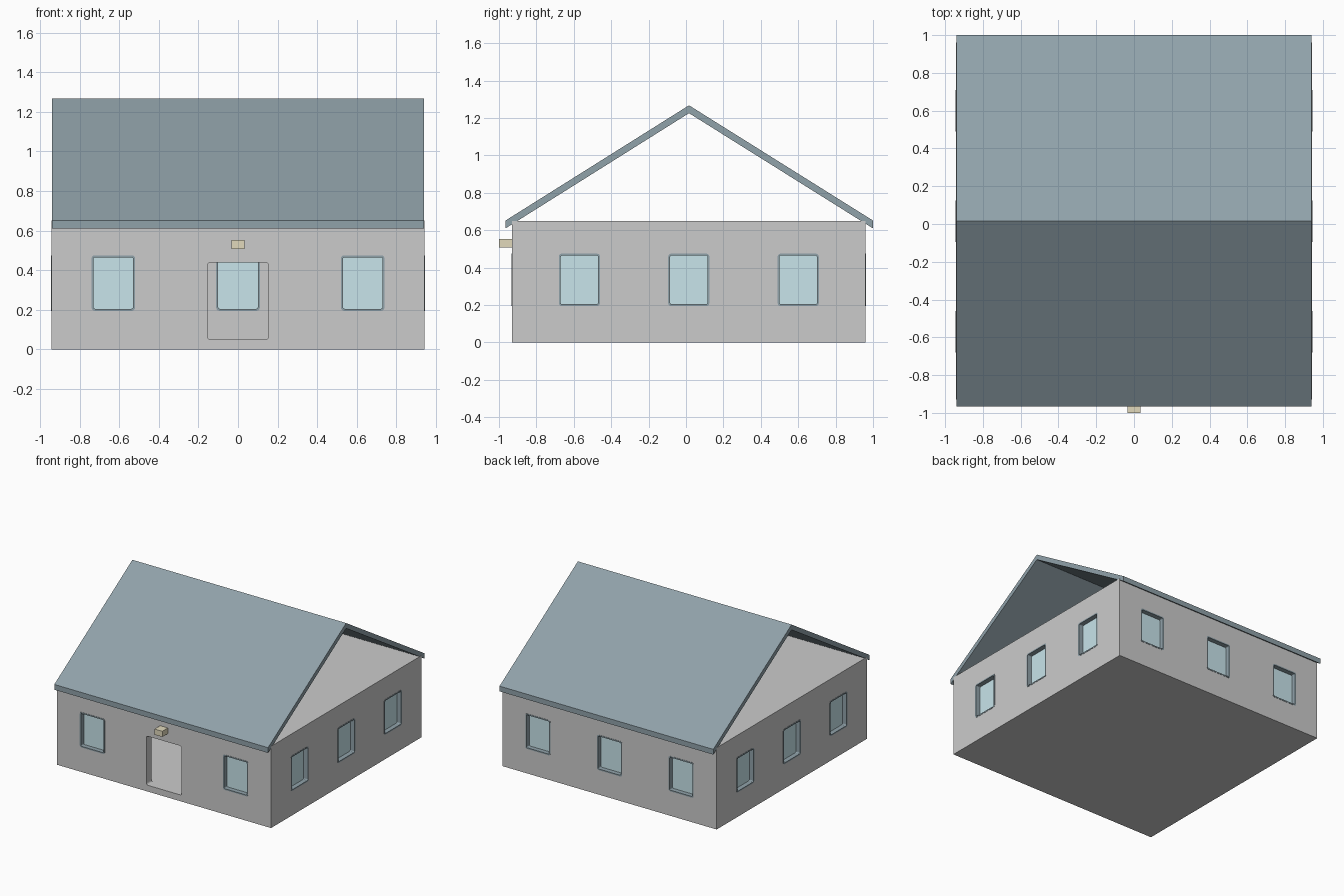
import bpy, bmesh
from math import pi, cos, sin
from mathutils import Matrix

if "Cube" in bpy.data.objects:
    bpy.data.objects.remove(bpy.data.objects["Cube"])

HX, Y0, Y1, H, T = 0.942, -0.93, 0.96, 0.65, 0.065   # house shell size
YM = (Y0 + Y1) / 2


def material(name, rgb):
    m = bpy.data.materials.new(name)
    m.diffuse_color = (*rgb, 1)
    m.use_nodes = True
    m.node_tree.nodes["Principled BSDF"].inputs["Base Color"].default_value = m.diffuse_color
    return m


slate = material("slate", (0.28, 0.36, 0.40))
glass = material("glass", (0.58, 0.78, 0.83))
cream = material("cream", (0.75, 0.69, 0.50))


def finish(bm, name, mat=None, matrix=None):
    bmesh.ops.recalc_face_normals(bm, faces=bm.faces)
    me = bpy.data.meshes.new(name)
    bm.to_mesh(me)
    bm.free()
    ob = bpy.data.objects.new(name, me)
    bpy.context.collection.objects.link(ob)
    if mat:
        me.materials.append(mat)
    if matrix:
        ob.matrix_world = matrix
    return ob


def box(name, lo, hi, mat=None):
    bm = bmesh.new()
    bmesh.ops.create_cube(bm, size=1)
    for v in bm.verts:
        v.co = [lo[i] + (v.co[i] + 0.5) * (hi[i] - lo[i]) for i in range(3)]
    return finish(bm, name, mat)


def rounded(w, h, r, n=3):
    pts = []
    for k, (sx, sz) in enumerate(((1, 1), (-1, 1), (-1, -1), (1, -1))):
        for i in range(n + 1):
            a = (k + i / n) * pi / 2
            pts.append((sx * (w / 2 - r) + r * cos(a), sz * (h / 2 - r) + r * sin(a)))
    return pts


def prism(name, pts, a, b, mat=None, matrix=None):
    """Extrude an x,z outline from y=a to y=b."""
    bm = bmesh.new()
    f = bm.faces.new([bm.verts.new((x, a, z)) for x, z in pts])
    new = bmesh.ops.extrude_face_region(bm, geom=[f])["geom"]
    bmesh.ops.translate(bm, vec=(0, b - a, 0),
                        verts=[v for v in new if isinstance(v, bmesh.types.BMVert)])
    return finish(bm, name, mat, matrix)


def ring(name, outer, inner, a, b, mat, matrix):
    bm = bmesh.new()
    loops = [[bm.verts.new((x, y, z)) for x, z in p]
             for p, y in ((outer, a), (inner, a), (inner, b), (outer, b))]
    n = len(outer)
    for k in range(4):
        p, q = loops[k], loops[(k + 1) % 4]
        for i in range(n):
            j = (i + 1) % n
            bm.faces.new((p[i], p[j], q[j], q[i]))
    return finish(bm, name, mat, matrix)


# Window positions: facing angle and point on the outer wall
WZ = 0.335
spots = [(0, x, Y0) for x in (-0.63, 0.63)]
spots += [(pi, x, Y1) for x in (-0.63, 0, 0.63)]
for d in (-0.585, 0, 0.585):
    spots += [(pi / 2, HX, YM + d), (-pi / 2, -HX, YM + d)]

# Hollow house shell with cut door and window openings
walls = box("walls", (-HX, Y0, 0), (HX, Y1, H))
cutters = [box("room_cutter", (-HX + T, Y0 + T, 0.05), (HX - T, Y1 - T, 0.6)),
           prism("door_cutter", rounded(0.31, 0.39, 0.015), -0.05, 0.09,
                 matrix=Matrix.Translation((0, Y0, 0.245)))]
outer, inner = rounded(0.22, 0.28, 0.015), rounded(0.20, 0.26, 0.008)
for ang, x, y in spots:
    m = Matrix.Translation((x, y, WZ)) @ Matrix.Rotation(ang, 4, 'Z')
    cutters.append(prism("window_cutter", outer, -0.05, 0.09, matrix=m))
    ring("window_frame", outer, inner, -0.002, T + 0.002, slate, m)
    prism("window_glass", inner, 0.035, 0.045, glass, m)

bpy.context.view_layer.objects.active = walls
for c in cutters:
    mod = walls.modifiers.new("cut", 'BOOLEAN')
    mod.operation, mod.solver, mod.object = 'DIFFERENCE', 'EXACT', c
    c.hide_render = True
    bpy.ops.object.modifier_apply(modifier=mod.name)
for c in cutters:
    bpy.data.objects.remove(c)

# Open gabled roof: chevron profile along x
chevron = [(-0.965, 0.61), (-0.965, 0.652), (0.016, 1.268), (1.0, 0.652),
           (1.0, 0.61), (0.016, 1.226)]
prism("roof", chevron, -0.94, 0.94, slate, Matrix.Rotation(pi / 2, 4, 'Z'))

# Lamp above the door
box("door_lamp", (-0.034, -1.0, 0.508), (0.034, Y0 + 0.002, 0.553), cream)
